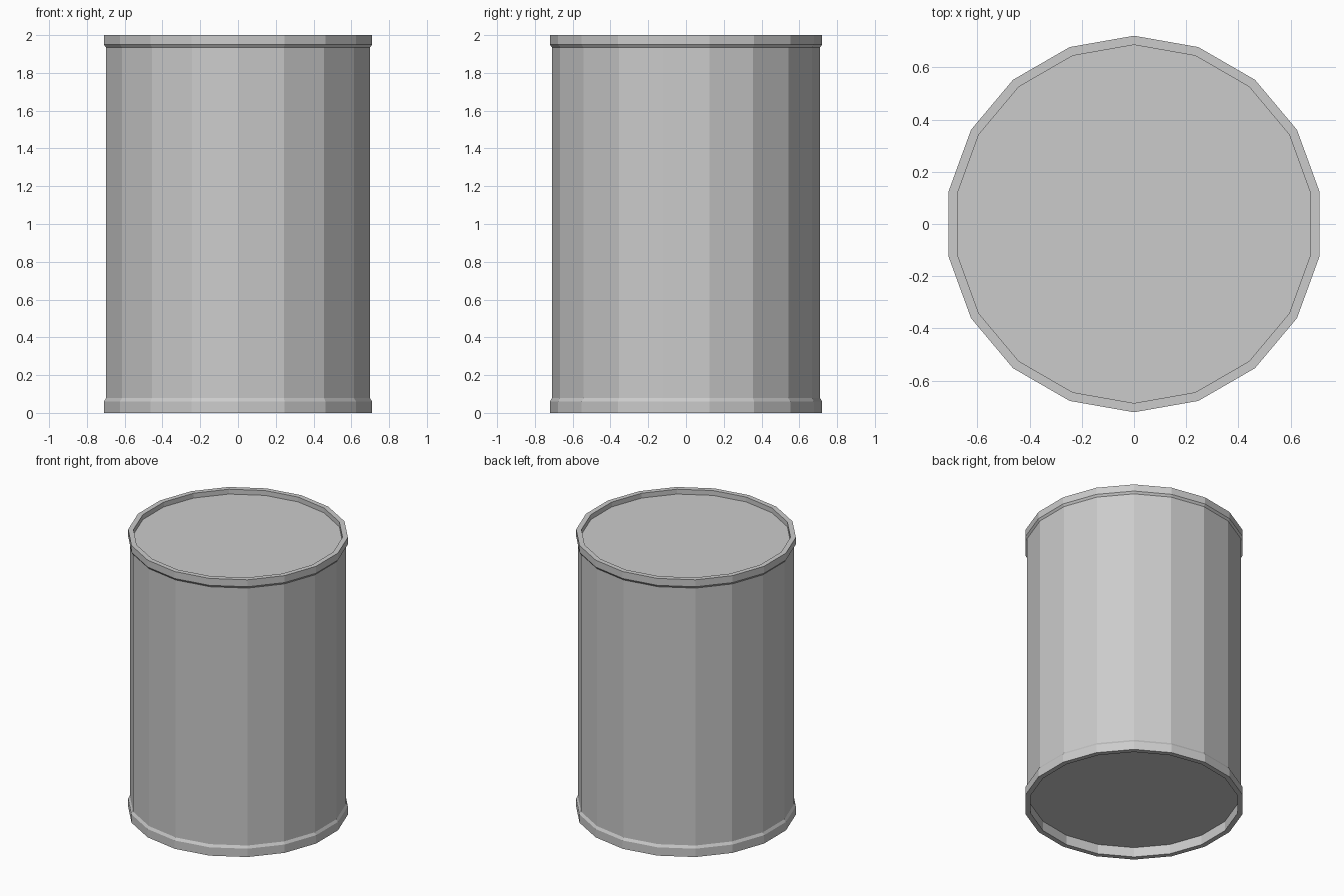
import bpy, bmesh
from math import cos, sin, pi

if "Cube" in bpy.data.objects:
    bpy.data.objects.remove(bpy.data.objects["Cube"])

SIDES = 18
BODY_R, RIM_R, INNER_R = 0.71, 0.721, 0.686

# Radius and height, from the bottom panel up to the top lid
profile = [
    (INNER_R, 0.07), (INNER_R, 0.0), (RIM_R, 0.0), (RIM_R, 0.06), (BODY_R, 0.078),
    (BODY_R, 1.935), (RIM_R, 1.95), (RIM_R, 2.0), (INNER_R, 2.0), (INNER_R, 1.965),
]


def lathe(name, points):
    bm = bmesh.new()
    rings = []
    for r, z in points:
        angles = [pi / 2 + 2 * pi * i / SIDES for i in range(SIDES)]
        rings.append([bm.verts.new((r * cos(a), r * sin(a), z)) for a in angles])
    for low, high in zip(rings, rings[1:]):
        for i in range(SIDES):
            j = (i + 1) % SIDES
            bm.faces.new((low[i], low[j], high[j], high[i]))
    # Recessed end panels
    bm.faces.new(rings[0][::-1])
    bm.faces.new(rings[-1])
    bmesh.ops.recalc_face_normals(bm, faces=bm.faces[:])
    mesh = bpy.data.meshes.new(name)
    bm.to_mesh(mesh)
    bm.free()
    obj = bpy.data.objects.new(name, mesh)
    bpy.context.collection.objects.link(obj)
    return obj


# Cylindrical can with raised rims
lathe("can_body", profile)
